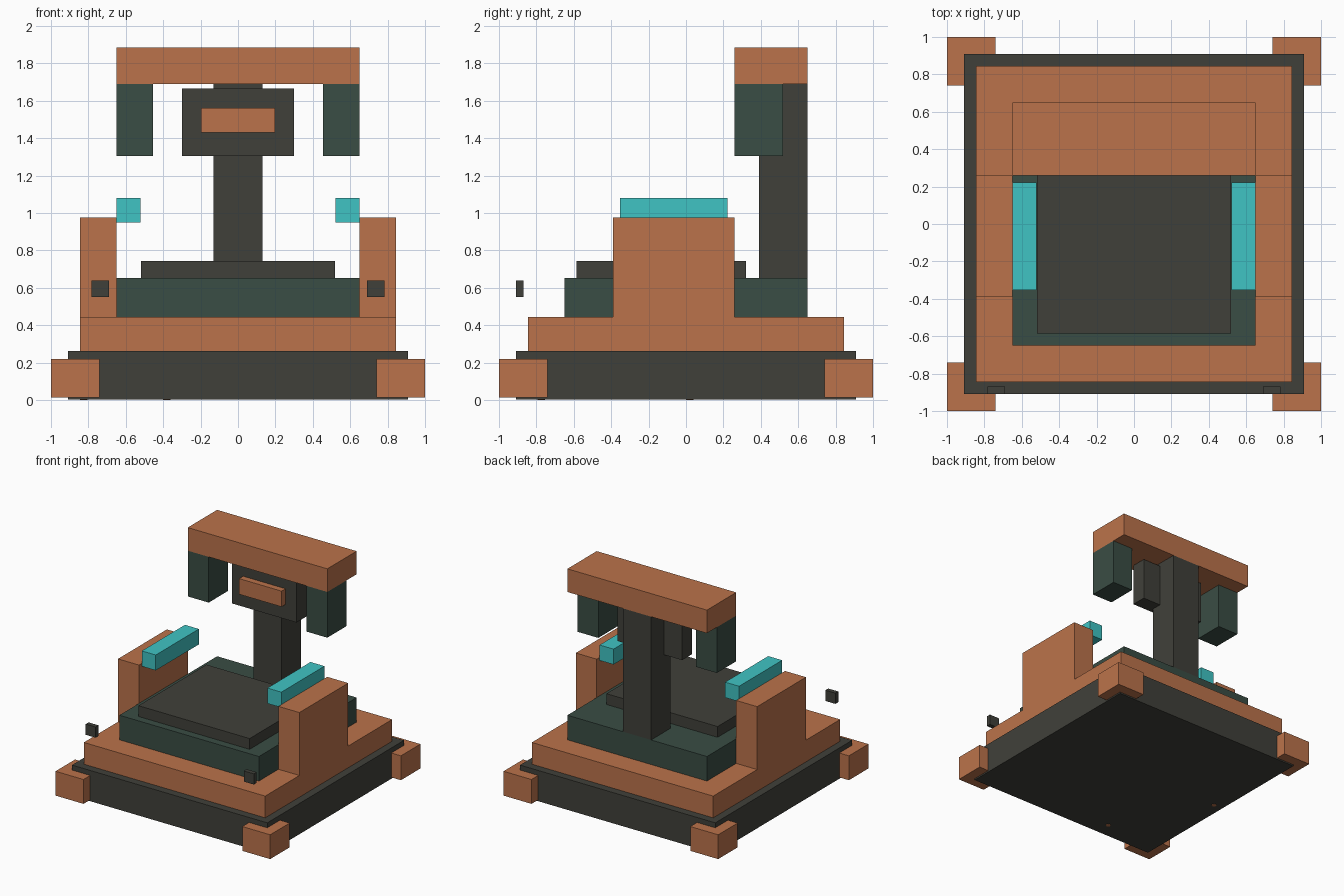
import bpy
import bmesh
from mathutils import Vector

default = bpy.data.objects.get("Cube")
if default:
    bpy.data.objects.remove(default, do_unlink=True)


def make_material(name, rgb):
    mat = bpy.data.materials.new(name)
    mat.use_nodes = True
    colour = (*rgb, 1.0)
    mat.diffuse_color = colour
    mat.node_tree.nodes["Principled BSDF"].inputs["Base Color"].default_value = colour
    return mat


copper = make_material("copper", (0.497, 0.171, 0.07))
charcoal = make_material("charcoal", (0.051, 0.051, 0.042))
dark_teal = make_material("dark teal", (0.042, 0.074, 0.058))
cyan = make_material("bright cyan", (0.051, 0.552, 0.552))


def finish(name, bm, mat):
    mesh = bpy.data.meshes.new(name)
    bm.to_mesh(mesh)
    bm.free()
    mesh.materials.append(mat)
    obj = bpy.data.objects.new(name, mesh)
    bpy.context.collection.objects.link(obj)
    return obj


def box(name, mat, x, y, z):
    """Box spanning the given (low, high) range on each axis."""
    bm = bmesh.new()
    bmesh.ops.create_cube(bm, size=1)
    spans = (x, y, z)
    bmesh.ops.scale(bm, vec=Vector([hi - lo for lo, hi in spans]), verts=bm.verts)
    bmesh.ops.translate(bm, vec=Vector([(hi + lo) / 2 for lo, hi in spans]), verts=bm.verts)
    return finish(name, bm, mat)


def pair(name, mat, x, y, z):
    """Matching boxes on the left (+x) and right (-x)."""
    box("left_" + name, mat, x, y, z)
    box("right_" + name, mat, (-x[1], -x[0]), y, z)


def disc(name, mat, x, y):
    bm = bmesh.new()
    bmesh.ops.create_cone(bm, cap_ends=True, segments=8, radius1=0.02, radius2=0.02, depth=0.004)
    bmesh.ops.translate(bm, vec=(x, y, 0.002), verts=bm.verts)
    finish(name, bm, mat)


# Stepped base with corner feet
box("base", charcoal, (-0.91, 0.91), (-0.91, 0.91), (0.003, 0.262))
pair("front_foot", copper, (0.74, 1), (-1, -0.74), (0.015, 0.22))
pair("back_foot", copper, (0.74, 1), (0.74, 1), (0.015, 0.22))
box("platform", copper, (-0.845, 0.845), (-0.845, 0.845), (0.262, 0.445))
disc("front_underside_stud", copper, -0.38, -0.775)
disc("side_underside_stud", copper, -0.825, 0.02)

# Seat and armrests
box("seat_block", dark_teal, (-0.65, 0.65), (-0.65, 0.65), (0.445, 0.652))
box("seat_cushion", charcoal, (-0.518, 0.518), (-0.585, 0.32), (0.652, 0.743))
pair("arm", copper, (0.65, 0.845), (-0.39, 0.26), (0.445, 0.975))
pair("arm_light", cyan, (0.52, 0.65), (-0.352, 0.222), (0.95, 1.08))
pair("front_stud", charcoal, (0.69, 0.783), (-0.908, -0.87), (0.55, 0.64))

# Back column, headrest and overhead bar
box("back_column", charcoal, (-0.13, 0.13), (0.39, 0.65), (0.652, 1.69))
box("headrest", charcoal, (-0.3, 0.3), (0.35, 0.48), (1.305, 1.665))
box("headrest_panel", copper, (-0.198, 0.198), (0.297, 0.35), (1.43, 1.562))
box("overhead_bar", copper, (-0.65, 0.65), (0.26, 0.65), (1.69, 1.885))
pair("hanging_block", dark_teal, (0.455, 0.65), (0.26, 0.518), (1.305, 1.69))
